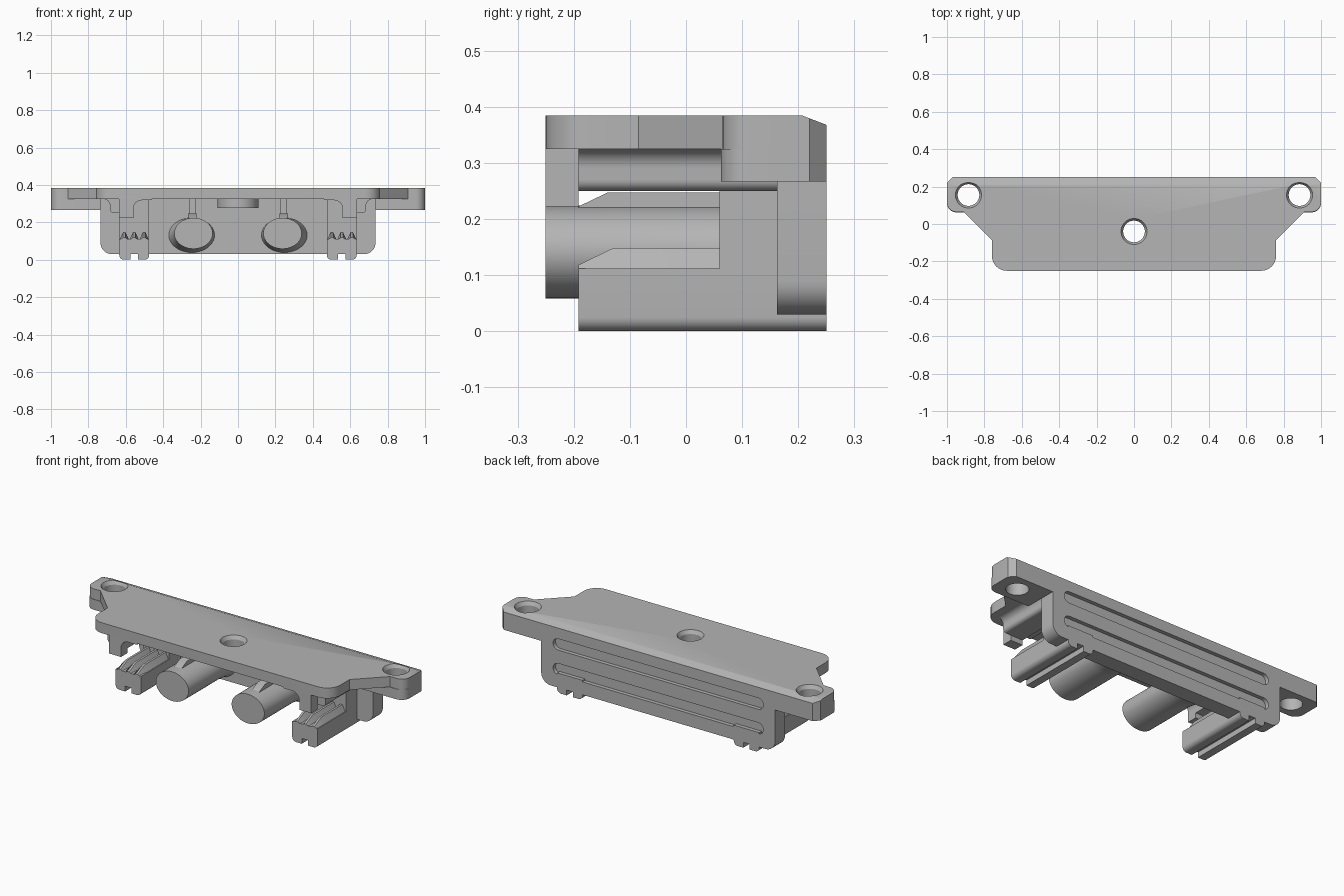
import bpy, bmesh, math
from mathutils import Vector

if "Cube" in bpy.data.objects:
    bpy.data.objects.remove(bpy.data.objects["Cube"], do_unlink=True)

grey = bpy.data.materials.new("plain grey")
grey.use_nodes = True
grey.diffuse_color = (0.46, 0.46, 0.46, 1)
grey.node_tree.nodes["Principled BSDF"].inputs["Base Color"].default_value = (0.46, 0.46, 0.46, 1)


def loft(name, loops):
    """Skin a chain of equal-length loops and cap both ends."""
    bm = bmesh.new()
    rings = [[bm.verts.new(p) for p in loop] for loop in loops]
    n = len(rings[0])
    for a, b in zip(rings, rings[1:]):
        for i in range(n):
            bm.faces.new((a[i], a[(i + 1) % n], b[(i + 1) % n], b[i]))
    bm.faces.new(rings[0])
    bm.faces.new(rings[-1])
    bmesh.ops.recalc_face_normals(bm, faces=bm.faces)
    mesh = bpy.data.meshes.new(name)
    bm.to_mesh(mesh)
    bm.free()
    mesh.materials.append(grey)
    ob = bpy.data.objects.new(name, mesh)
    bpy.context.collection.objects.link(ob)
    return ob


def rounded(pts, steps=8):
    """Points are (u, v) or (u, v, radius); round the latter corners."""
    out = []
    for i, p in enumerate(pts):
        c = Vector(p[:2])
        if len(p) < 3:
            out.append(c)
            continue
        a = (Vector(pts[i - 1][:2]) - c).normalized()
        b = (Vector(pts[(i + 1) % len(pts)][:2]) - c).normalized()
        half = a.angle(b) / 2
        mid = c + (a + b).normalized() * p[2] / math.sin(half)
        s = c + a * p[2] / math.tan(half) - mid
        e = c + b * p[2] / math.tan(half) - mid
        for k in range(steps + 1):
            t = k / steps
            w = s.angle(e)
            out.append(mid + (s * math.sin((1 - t) * w) + e * math.sin(t * w)) / math.sin(w))
    return out


def prism(name, pts, axis, lo, hi):
    """Extrude a rounded outline along x, y or z."""
    place = {"x": lambda u, v, w: (w, u, v),
             "y": lambda u, v, w: (u, w, v),
             "z": lambda u, v, w: (u, v, w)}[axis]
    flat = rounded(pts)
    return loft(name, [[place(p.x, p.y, w) for p in flat] for w in (lo, hi)])


def box(name, x, y, z):
    return prism(name, [(x[0], y[0]), (x[1], y[0]), (x[1], y[1]), (x[0], y[1])], "z", *z)


def ring(cx, cy, z, r, n=40):
    return [(cx + r * math.cos(2 * math.pi * i / n), cy + r * math.sin(2 * math.pi * i / n), z)
            for i in range(n)]


def cut(ob, cutter):
    cutter.hide_render = True
    mod = ob.modifiers.new("cut", "BOOLEAN")
    mod.operation, mod.solver, mod.object = "DIFFERENCE", "EXACT", cutter
    bpy.context.view_layer.objects.active = ob
    bpy.ops.object.modifier_apply(modifier="cut")
    bpy.data.objects.remove(cutter, do_unlink=True)


def drill(ob, x, y):
    """Through hole with a small countersink at the top."""
    stations = ((0.2, 0.058), (0.364, 0.058), (0.386, 0.071), (0.45, 0.071))
    cut(ob, loft("hole_cutter", [ring(x, y, z, r) for z, r in stations]))


parts = []

# Top plate with rounded front corners and sloped flanks
half = [(0.97, 0.25), (1, 0.22), (1, 0.065, 0.05), (0.91, 0.065), (0.76, -0.085), (0.76, -0.25, 0.08)]
outline = half + [(-p[0], *p[1:]) for p in reversed(half)]
plate = prism("top_plate", outline, "z", 0.325, 0.384)
cut(plate, prism("chamfer_cutter", [(0.208, 0.384), (0.26, 0.364), (0.26, 0.42), (0.208, 0.42)], "x", -1.1, 1.1))
for x, y in ((0.885, 0.155), (-0.885, 0.155), (0, -0.04)):
    drill(plate, x, y)
parts.append(plate)

# Boss under the middle hole
boss = loft("centre_boss", [ring(0, -0.04, z, 0.11) for z in (0.277, 0.325)])
drill(boss, 0, -0.04)
parts.append(boss)

# Back panel with two long grooves
panel = prism("back_panel", [(-0.735, 0.325), (-0.735, 0.03, 0.06), (0.735, 0.03, 0.06), (0.735, 0.325)],
              "y", 0.162, 0.25)
for z in (0.275, 0.135):
    r = 0.032
    slot = [(sx * 0.66, z + sz * r, r * 0.98) for sx, sz in ((-1, -1), (1, -1), (1, 1), (-1, 1))]
    cut(panel, prism("groove_cutter", slot, "y", 0.228, 0.3))
parts.append(panel)

for side, s in (("left", 1), ("right", -1)):
    # Thick ear below the plate
    ear = prism(side + "_ear", [(s * 0.735, 0.25), (s * 0.97, 0.25), (s, 0.22), (s, 0.062, 0.05),
                                (s * 0.735, 0.062)], "z", 0.267, 0.325)
    drill(ear, s * 0.885, 0.155)
    parts.append(ear)

    # Filleted rail and front post under the plate
    parts.append(prism(side + "_rail", [(s * 0.74, 0.325), (s * 0.685, 0.325, 0.035), (s * 0.685, 0.25, 0.02),
                                        (s * 0.56, 0.25), (s * 0.56, 0.318, 0.045), (s * 0.46, 0.318),
                                        (s * 0.46, 0.325)], "y", -0.192, 0.17))
    parts.append(prism(side + "_front_post", [(s * 0.635, 0.325), (s * 0.635, 0.222), (s * 0.56, 0.222),
                                              (s * 0.56, 0.318, 0.045), (s * 0.46, 0.318), (s * 0.46, 0.325)],
                       "y", -0.25, -0.192))

    # Foot with a bottom notch, and the web that joins it to the rail
    parts.append(prism(side + "_foot", [(s * x, z, *r) for x, z, *r in (
        (0.475, 0.112), (0.475, 0, 0.025), (0.535, 0), (0.535, 0.03), (0.575, 0.03), (0.575, 0),
        (0.635, 0, 0.025), (0.635, 0.112))], "y", -0.192, 0.25))
    parts.append(box(side + "_foot_web", (s * 0.475, s * 0.635), (0.06, 0.17), (0.1, 0.325)))

    # Three gripping teeth that ramp up at the front
    for i in range(3):
        c = 0.502 + i * 0.053
        loops = [[(s * (c - 0.026), y, 0.105), (s * (c + 0.026), y, 0.105),
                  (s * (c + 0.006), y, top), (s * (c - 0.006), y, top)]
                 for y, top in ((-0.192, 0.118), (-0.13, 0.148), (0.065, 0.148))]
        parts.append(loft(f"{side}_tooth_{i + 1}", loops))

    # Oval peg, flaring outward where it meets the panel
    loops = []
    for y, grow in ((-0.25, 0), (0.06, 0), (0.13, 0.008), (0.17, 0.022)):
        loops.append([(s * (0.238 + grow / 2) + (0.103 + grow) * math.cos(a), y,
                       0.141 - grow / 2 + (0.083 + grow / 2) * math.sin(a))
                      for a in (2 * math.pi * k / 40 for k in range(40))])
    parts.append(loft(side + "_peg", loops))

    # Ramped fin on the peg and its web to the plate
    parts.append(prism(side + "_peg_fin", [(-0.192, 0.19), (-0.192, 0.222), (-0.14, 0.247), (0.065, 0.247),
                                           (0.065, 0.19)], "x", s * 0.222, s * 0.268))
    parts.append(box(side + "_peg_web", (s * 0.228, s * 0.262), (0.06, 0.17), (0.19, 0.325)))

# Smooth the curved faces and keep hard edges crisp
bpy.ops.object.select_all(action="DESELECT")
for ob in parts:
    ob.select_set(True)
bpy.context.view_layer.objects.active = parts[0]
bpy.ops.object.shade_smooth_by_angle(angle=math.radians(30))
